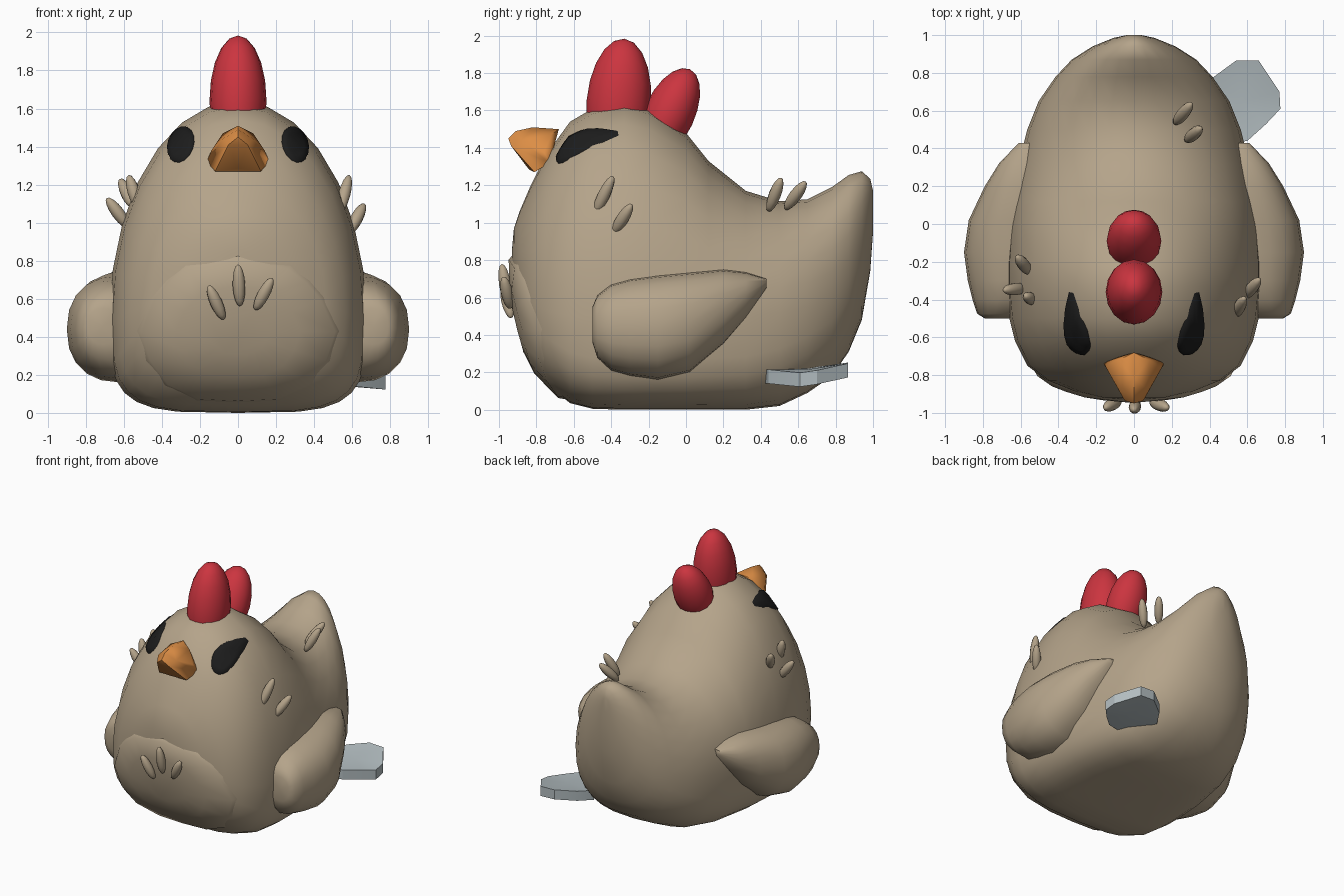
import bpy, bmesh, math
from mathutils import Vector, Matrix
from mathutils.bvhtree import BVHTree

if "Cube" in bpy.data.objects:
    bpy.data.objects.remove(bpy.data.objects["Cube"])


def material(name, rgb):
    m = bpy.data.materials.new(name)
    m.diffuse_color = (*rgb, 1)
    m.use_nodes = True
    m.node_tree.nodes["Principled BSDF"].inputs["Base Color"].default_value = m.diffuse_color
    return m


TAN = material("tan_feather", (0.46, 0.37, 0.255))
RED = material("comb_red", (0.60, 0.035, 0.05))
ORANGE = material("beak_orange", (0.72, 0.27, 0.06))
BLACK = material("eye_black", (0.012, 0.012, 0.012))
GREY = material("pale_grey", (0.45, 0.51, 0.53))


def finish(bm, name, mat, angle=60):
    bmesh.ops.recalc_face_normals(bm, faces=bm.faces)
    me = bpy.data.meshes.new(name)
    bm.to_mesh(me)
    me.materials.append(mat)
    ob = bpy.data.objects.new(name, me)
    bpy.context.collection.objects.link(ob)
    bpy.ops.object.select_all(action='DESELECT')
    ob.select_set(True)
    bpy.context.view_layer.objects.active = ob
    bpy.ops.object.shade_smooth_by_angle(angle=math.radians(angle))
    return ob


def spow(v, n):
    return math.copysign(abs(v) ** (2 / n), v)


def loft(sections, n=28, upper=2.0):
    """Skin rings along y: (y, top, bottom, widest z, centre x, half width, lower exponent)."""
    bm = bmesh.new()
    rings = []
    for y, zt, zb, zw, xc, w, low in sections:
        ring = []
        for i in range(n):
            a = math.tau * i / n
            c, s = math.cos(a), math.sin(a)
            e = upper if s >= 0 else low
            h = zt - zw if s >= 0 else zw - zb
            ring.append(bm.verts.new((xc + w * spow(c, e), y, zw + h * spow(s, e))))
        rings.append(ring)
    for a, b in zip(rings, rings[1:]):
        for i in range(n):
            j = (i + 1) % n
            bm.faces.new((a[i], a[j], b[j], b[i]))
    for ring in (rings[0], rings[-1]):
        mid = sum((v.co for v in ring), Vector()) / n
        tip = bm.verts.new(mid)
        for i in range(n):
            bm.faces.new((ring[i], ring[(i + 1) % n], tip))
    return bm


# Body with head and upturned tail: y, top, bottom, widest z, half width, lower exponent
BODY = [(-.93, .86, .70, .78, .06, 2), (-.92, .97, .58, .75, .17, 2.1),
        (-.89, 1.06, .42, .68, .31, 2.3), (-.83, 1.2, .25, .58, .46, 2.6),
        (-.75, 1.36, .14, .53, .565, 3), (-.62, 1.54, .035, .5, .63, 3.4),
        (-.5, 1.61, .005, .5, .66, 3.8), (-.33, 1.64, 0, .5, .675, 4),
        (-.2, 1.61, 0, .5, .675, 4), (0, 1.48, 0, .5, .66, 4),
        (.12, 1.33, 0, .5, .645, 3.8), (.32, 1.17, 0, .5, .61, 3.6),
        (.5, 1.115, .02, .52, .565, 3.2), (.65, 1.125, .09, .55, .505, 2.8),
        (.78, 1.19, .18, .6, .415, 2.5), (.87, 1.255, .31, .68, .33, 2.3),
        (.94, 1.275, .48, .8, .22, 2.1), (.985, 1.235, .74, .95, .11, 2),
        (1.0, 1.17, .95, 1.06, .04, 2)]
body_bm = loft([(y, t, b, zw, 0, w, e) for y, t, b, zw, w, e in BODY])
finish(body_bm, "body", TAN)
tree = BVHTree.FromBMesh(body_bm)


def patch(name, mat, outline, offset, centre):
    """Drape an outline given in the front view over the body, slightly raised."""
    bm = bmesh.new()
    cx, cz = centre
    rings = []
    for r, off in ((.3, offset), (.6, offset), (.93, offset), (1, -.005)):
        ring = []
        for x, z in outline:
            px, pz = cx + (x - cx) * r, cz + (z - cz) * r
            hit, nor, _, _ = tree.ray_cast(Vector((px, -3, pz)), Vector((0, 1, 0)))
            ring.append(bm.verts.new(hit + nor * off * (1 if nor.y < 0 else -1)))
        rings.append(ring)
    n = len(outline)
    bm.faces.new(rings[0])
    for a, b in zip(rings, rings[1:]):
        for i in range(n):
            j = (i + 1) % n
            bm.faces.new((a[i], a[j], b[j], b[i]))
    return finish(bm, name, mat, 80)


# Raised chest patch
half = [(.28, .78), (.38, .70), (.46, .61), (.54, .43), (.49, .27), (.39, .14), (.22, .06)]
patch("chest_patch", TAN, [(0, .83)] + half + [(0, .05)] + [(-x, z) for x, z in half[::-1]],
      .018, (0, .43))

# Eyes, tilted ovals on the face
for side, label in ((1, "right"), (-1, "left")):
    tilt = math.radians(20)
    pts = []
    for i in range(16):
        a = math.tau * i / 16
        u, v = .068 * math.cos(a), .1 * math.sin(a)
        pts.append((side * (.3 + u * math.cos(tilt) - v * math.sin(tilt)),
                    1.41 + u * math.sin(tilt) + v * math.cos(tilt)))
    patch(label + "_eye", BLACK, pts, .009, (side * .3, 1.41))

# Wings: y, top, bottom, centre x, half thickness
WING = [(-.5, .55, .36, .71, .08), (-.475, .61, .28, .68, .15), (-.4, .67, .21, .64, .215),
        (-.3, .70, .18, .62, .26), (-.15, .72, .16, .62, .28), (.02, .735, .2, .61, .265),
        (.2, .75, .35, .58, .21), (.32, .735, .49, .56, .155), (.43, .70, .65, .55, .06)]
for side, label in ((1, "right"), (-1, "left")):
    finish(loft([(y, t, b, (t + b) / 2, side * x, w, 2.3) for y, t, b, x, w in WING], 20, 2.3),
           label + "_wing", TAN)

# Beak
bm = bmesh.new()
for x, y, z in [(0, -.95, 1.45), (.05, -.935, 1.41), (0, -.91, 1.49), (0, -.82, 1.51),
                (0, -.68, 1.5), (.08, -.72, 1.47), (.08, -.88, 1.44), (.14, -.76, 1.38),
                (.165, -.73, 1.32), (.12, -.81, 1.27), (0, -.84, 1.285)]:
    for s in ((1, -1) if x else (1,)):
        bm.verts.new((s * x, y, z))
bmesh.ops.convex_hull(bm, input=bm.verts)
finish(bm, "beak", ORANGE, 50)


def ellipsoid(name, mat, centre, radii, rot, seg=16, rings=10):
    bm = bmesh.new()
    m = Matrix.Translation(centre) @ rot.to_4x4() @ Matrix.Diagonal((*radii, 1))
    bmesh.ops.create_uvsphere(bm, u_segments=seg, v_segments=rings, radius=1, matrix=m)
    return finish(bm, name, mat)


# Comb lobes, leaning back
for name, c, r, lean in (("front_comb", (0, -.36, 1.64), (.15, .172, .345), -5),
                         ("rear_comb", (0, -.09, 1.58), (.145, .135, .265), -25)):
    ellipsoid(name, RED, c, r, Matrix.Rotation(math.radians(lean), 3, 'X'))

# Loose feather tufts, each from tip to tip
TUFTS = [((-.155, -.975, .67), (-.075, -.935, .49)), ((0, -.985, .78), (.01, -.95, .56)),
         ((.18, -.975, .71), (.09, -.94, .54)),
         ((.585, -.39, 1.25), (.53, -.49, 1.04)), ((.665, -.29, 1.10), (.58, -.39, .94)),
         ((-.575, -.38, 1.25), (-.52, -.41, 1.07)), ((-.62, -.17, 1.23), (-.55, -.26, 1.08)),
         ((-.69, -.35, 1.13), (-.57, -.34, .97)),
         ((.355, .51, 1.24), (.275, .44, 1.06)), ((.305, .64, 1.22), (.215, .53, 1.07))]
for i, (a, b) in enumerate(TUFTS):
    a, b = Vector(a), Vector(b)
    rot = (a - b).to_track_quat('Z', 'Y').to_matrix()
    ellipsoid("feather_%d" % (i + 1), TAN, (a + b) / 2, (.033, .033, (a - b).length / 2), rot, 10, 8)

# Grey slab sticking out at the back right
bm = bmesh.new()
outline = [(.34, .66), (.41, .77), (.54, .865), (.66, .865), (.77, .7), (.775, .61),
           (.7, .53), (.6, .44), (.48, .42)]
loops = []
for drop in (0, .075):
    ring = [bm.verts.new((x, y, .215 + .14 * max(0, y - .6) - .12 * max(0, x - .62) - drop))
            for x, y in outline]
    mid = bm.verts.new((.57, .65, .215 - drop))
    for i, v in enumerate(ring):
        bm.faces.new((v, ring[(i + 1) % len(ring)], mid))
    loops.append(ring)
for i in range(len(outline)):
    j = (i + 1) % len(outline)
    bm.faces.new((loops[0][i], loops[0][j], loops[1][j], loops[1][i]))
finish(bm, "grey_slab", GREY, 30)
